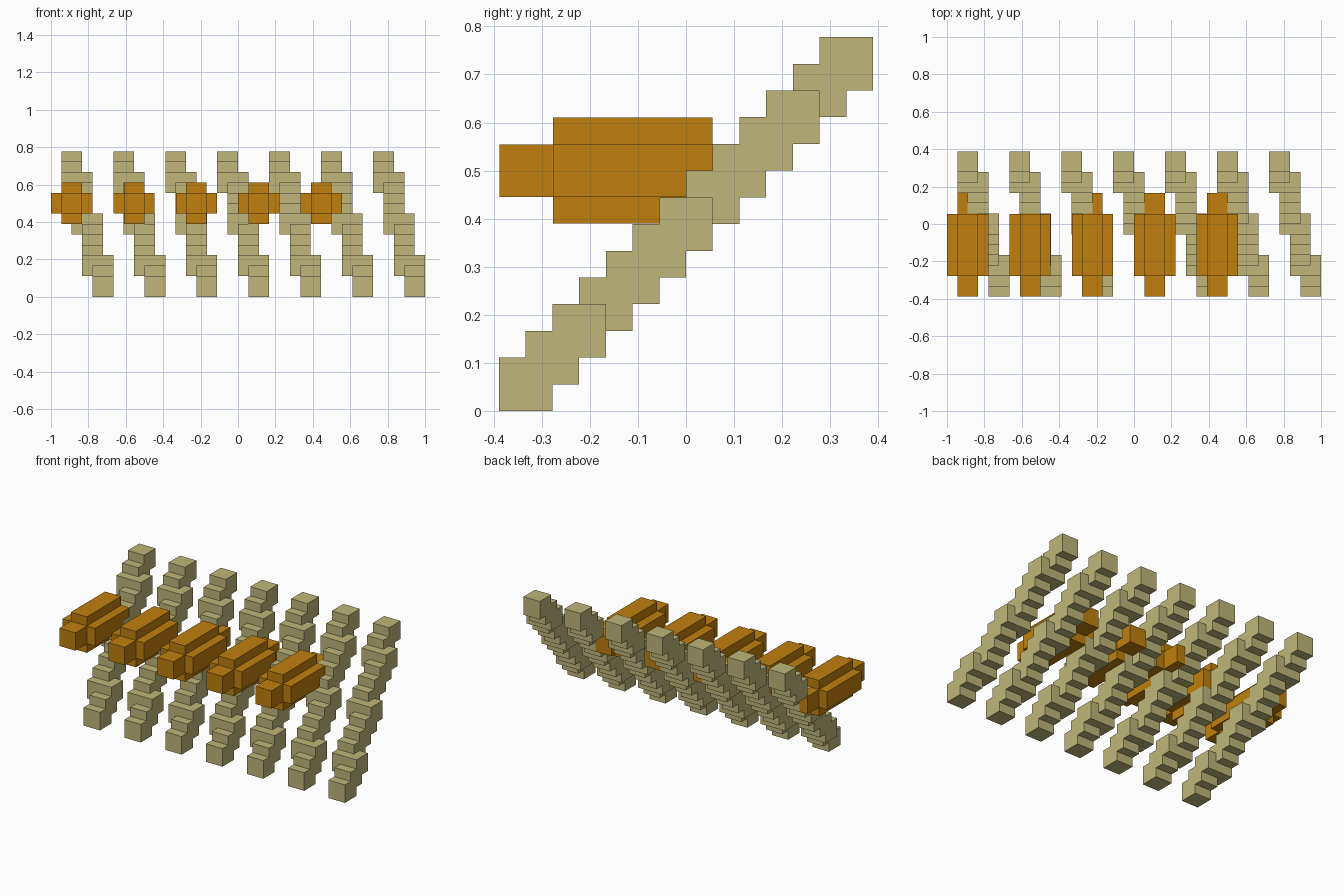
import bpy
import bmesh
from mathutils import Matrix, Vector

cube = bpy.data.objects.get("Cube")
if cube:
    bpy.data.objects.remove(cube, do_unlink=True)

U = 1 / 18           # one block of the grid
INSET = 0.0008       # keeps the pods just inside the stair faces they touch


def material(name, rgb):
    mat = bpy.data.materials.new(name)
    mat.use_nodes = True
    mat.diffuse_color = (*rgb, 1)
    mat.node_tree.nodes["Principled BSDF"].inputs["Base Color"].default_value = (*rgb, 1)
    return mat


khaki = material("khaki", (0.523, 0.474, 0.195))
orange = material("burnt orange", (0.527, 0.214, 0.004))


def finish(bm, name, mat):
    bmesh.ops.recalc_face_normals(bm, faces=bm.faces)
    mesh = bpy.data.meshes.new(name)
    bm.to_mesh(mesh)
    bm.free()
    mesh.materials.append(mat)
    obj = bpy.data.objects.new(name, mesh)
    bpy.context.collection.objects.link(obj)
    return obj


def add_stairs(bm, x, first, last):
    """Extrude the side outline of a run of 2 x 2 blocks, each one up and one back."""
    outline = []
    for i in range(first, last + 1):            # treads, going up
        outline += [(i - 7, i + 2), (i - 6, i + 2)]
    outline.append((last - 5, last + 2))
    for i in range(last, first - 1, -1):        # underside, coming down
        outline += [(i - 5, i), (i - 6, i)]
    outline[-1] = (first - 7, first)
    face = bm.faces.new([bm.verts.new((x * U, y * U, z * U)) for y, z in outline])
    ext = bmesh.ops.extrude_face_region(bm, geom=[face], use_keep_orig=True)
    moved = [g for g in ext["geom"] if isinstance(g, bmesh.types.BMVert)]
    bmesh.ops.translate(bm, verts=moved, vec=(2 * U, 0, 0))


def add_box(bm, lo, hi):
    lo = Vector(lo) * U + Vector((INSET,) * 3)
    hi = Vector(hi) * U - Vector((INSET,) * 3)
    mat = Matrix.Translation((lo + hi) / 2) @ Matrix.Diagonal((*(hi - lo), 1))
    bmesh.ops.create_cube(bm, size=1, matrix=mat)


# Seven block stairways, each shifting sideways as it climbs
RUNS = [(3, 0, 2), (2, 2, 6), (1, 6, 10), (0, 10, 12)]   # x shift, first, last step
for n in range(7):
    bm = bmesh.new()
    for shift, first, last in RUNS:
        add_stairs(bm, -17 + 5 * n + shift, first, last)
    finish(bm, f"stairway_{n + 1}", khaki)

# Five floating pods with a cross-shaped section
for n in range(5):
    x = -18 + 6 * n
    bm = bmesh.new()
    add_box(bm, (x + 1, -7, 8), (x + 3, 3, 10))    # nose to tail core
    add_box(bm, (x + 1, -5, 7), (x + 3, 1, 11))    # keel and ridge
    add_box(bm, (x, -5, 8), (x + 4, 1, 10))        # side wings
    finish(bm, f"pod_{n + 1}", orange)
